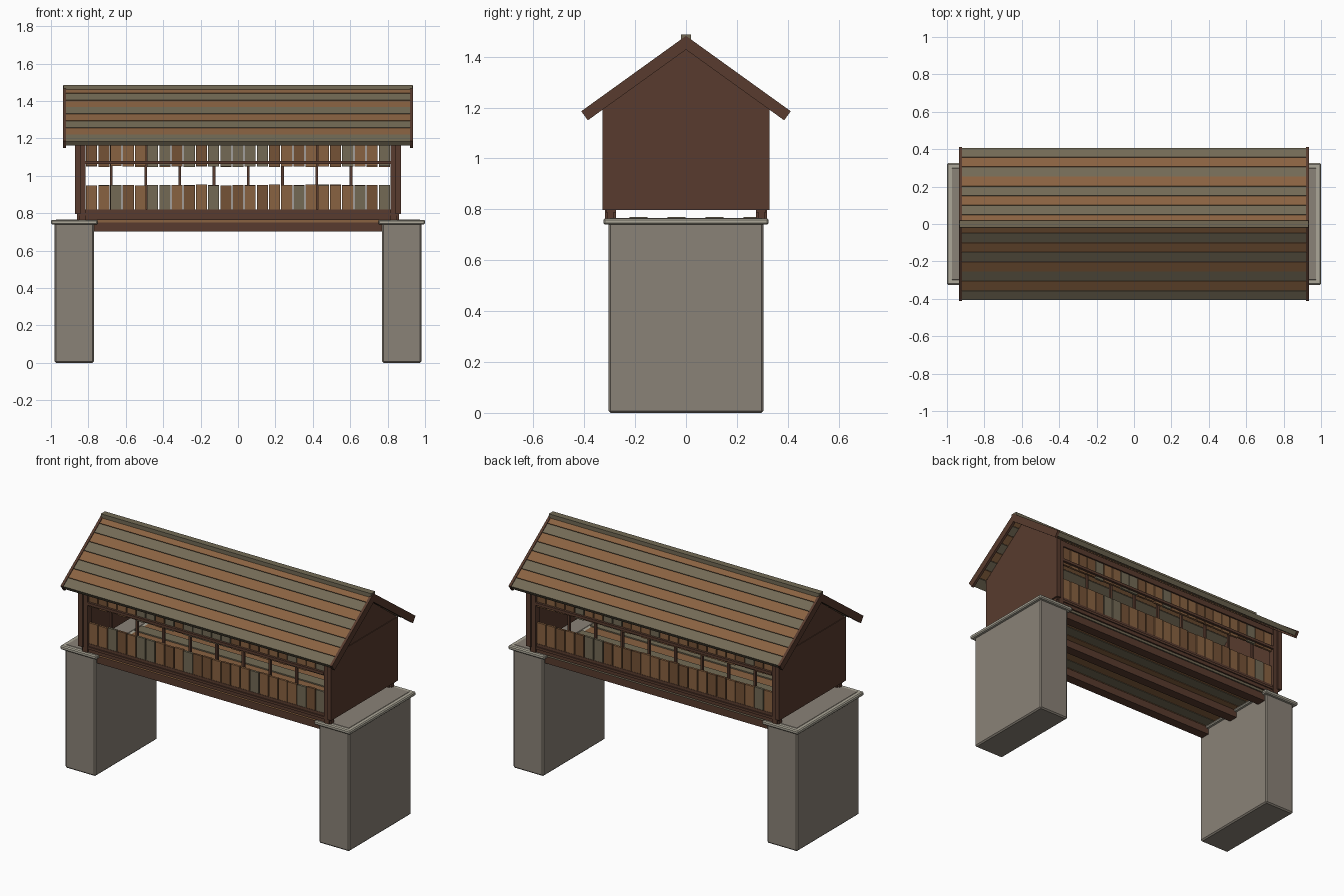
import bpy, bmesh, math, random
from mathutils import Matrix

if "Cube" in bpy.data.objects:
    bpy.data.objects.remove(bpy.data.objects["Cube"])

random.seed(4)


def colour(name, r, g, b):
    m = bpy.data.materials.new(name)
    lin = [((c / 255 + 0.055) / 1.055) ** 2.4 for c in (r, g, b)]
    m.diffuse_color = (*lin, 1)
    m.use_nodes = True
    m.node_tree.nodes["Principled BSDF"].inputs["Base Color"].default_value = m.diffuse_color
    return m


STONE = colour("pier stone", 138, 130, 119)
CAP = colour("cap stone", 172, 167, 152)
DARK = colour("dark timber", 88, 59, 46)
TAN = colour("tan plank", 137, 98, 65)
GREY = colour("weathered plank", 115, 106, 85)
BROWN = colour("brown plank", 117, 82, 54)


def finish(bm, name, mats):
    me = bpy.data.meshes.new(name)
    bm.normal_update()
    bm.to_mesh(me)
    bm.free()
    for m in mats:
        me.materials.append(m)
    ob = bpy.data.objects.new(name, me)
    bpy.context.collection.objects.link(ob)
    return ob


def add_box(bm, x0, x1, y0, y1, z0, z1, mat=0, turn=None):
    """Box between two corners, optionally transformed afterwards."""
    mx = Matrix.Translation(((x0 + x1) / 2, (y0 + y1) / 2, (z0 + z1) / 2)) \
        @ Matrix.Diagonal((abs(x1 - x0), abs(y1 - y0), abs(z1 - z0), 1))
    if turn:
        mx = turn @ mx
    for v in bmesh.ops.create_cube(bm, size=1, matrix=mx)["verts"]:
        for f in v.link_faces:
            f.material_index = mat


def box(name, mat, *dims, bevel=0):
    bm = bmesh.new()
    add_box(bm, *dims)
    ob = finish(bm, name, [mat])
    if bevel:
        mod = ob.modifiers.new("bevel", "BEVEL")
        mod.width = bevel
        mod.segments = 1
    return ob


def span(s, a, b):
    """Interval a..b mirrored to the side given by s."""
    return (a, b) if s > 0 else (-b, -a)


# Stone piers with overhanging caps
for s, side in ((-1, "left"), (1, "right")):
    box(side + "_pier", STONE, *span(s, 0.77, 0.98), -0.305, 0.305, 0, 0.767, bevel=0.008)
    box(side + "_pier_cap", CAP, *span(s, 0.75, 1.0), -0.325, 0.325, 0.74, 0.765, bevel=0.006)

# Girders under the deck
for i, y in enumerate((-0.26, 0, 0.26)):
    box(f"girder_{i + 1}", DARK, -0.77, 0.77, y - 0.03, y + 0.03, 0.703, 0.753)

# Lengthwise deck planks
bm = bmesh.new()
for i in range(8):
    y = -0.3 + i * 0.075
    add_box(bm, -0.768, 0.768, y + 0.002, y + 0.073, 0.75, 0.765 + 0.005 * (i % 2), i % 2)
finish(bm, "deck_planks", [TAN, GREY])

# Long side walls, identical front and back
for s, side in ((-1, "front"), (1, "back")):
    box(side + "_sill", DARK, -0.86, 0.86, *span(s, 0.285, 0.308), 0.765, 0.82)
    box(side + "_ledge", DARK, -0.86, 0.86, *span(s, 0.275, 0.315), 0.787, 0.802)
    box(side + "_window_rail", DARK, -0.815, 0.815, *span(s, 0.298, 0.32), 1.063, 1.08)
    box(side + "_wall_plate", DARK, -0.85, 0.85, *span(s, 0.27, 0.315), 1.165, 1.2)

    # Upright siding with ragged ends
    bm = bmesh.new()
    pitch = 1.63 / 25
    for i in range(25):
        x = -0.815 + i * pitch
        mat = random.choice((0, 0, 1, 2, 2))
        top = 0.95 + random.uniform(-0.003, 0.003)
        low = 1.05 + random.uniform(-0.003, 0.003)
        add_box(bm, x + 0.003, x + pitch - 0.003, *span(s, 0.292, 0.306), 0.80, top, mat)
        mat = random.choice((0, 0, 1, 2, 2))
        add_box(bm, x + 0.003, x + pitch - 0.003, *span(s, 0.292, 0.306), low, 1.19, mat)
    finish(bm, side + "_siding", [TAN, GREY, BROWN])

    # Window studs
    bm = bmesh.new()
    for i in range(8):
        x = -0.677 + i * 0.183
        add_box(bm, x - 0.007, x + 0.007, *span(s, 0.278, 0.293), 0.80, 1.18)
    finish(bm, side + "_studs", [DARK])

    # Corner posts
    bm = bmesh.new()
    for e in (-1, 1):
        add_box(bm, *span(e, 0.815, 0.85), *span(s, 0.275, 0.318), 0.765, 1.2)
    finish(bm, side + "_corner_posts", [DARK])

# Closed end walls with gables above
for s, side in ((-1, "left"), (1, "right")):
    box(side + "_end_wall", DARK, *span(s, 0.842, 0.872), -0.328, 0.328, 0.797, 1.195)
    bm = bmesh.new()
    rings = [[bm.verts.new((s * x, y, z)) for y, z in ((-0.328, 1.195), (0.328, 1.195), (0, 1.44))]
             for x in (0.845, 0.868)]
    for ring in rings:
        bm.faces.new(ring)
    for k in range(3):
        n = (k + 1) % 3
        bm.faces.new((rings[0][k], rings[0][n], rings[1][n], rings[1][k]))
    bmesh.ops.recalc_face_normals(bm, faces=bm.faces)
    finish(bm, side + "_gable", [DARK])

# Roof slopes: striped planks and barge boards, laid flat then pitched
PITCH = math.atan2(0.295, 0.41)
LENGTH = math.hypot(0.295, 0.41)
for s, side in ((-1, "front"), (1, "back")):
    turn = Matrix.Translation((0, 0, 1.482)) @ Matrix.Rotation(-s * PITCH, 4, "X")
    bm = bmesh.new()
    step = LENGTH / 8
    for i in range(8):
        add_box(bm, -0.922, 0.922, *span(s, i * step + 0.0015, (i + 1) * step - 0.0015),
                -0.033, -0.004, i % 2, turn)
    finish(bm, side + "_roof_planks", [TAN, GREY])
    bm = bmesh.new()
    for e in (-1, 1):
        add_box(bm, *span(e, 0.92, 0.936), *span(s, 0, LENGTH + 0.002), -0.044, 0, 0, turn)
    finish(bm, side + "_barge_boards", [DARK])

# Ridge cap
box("ridge_cap", GREY, -0.932, 0.932, -0.02, 0.02, 1.462, 1.487)
